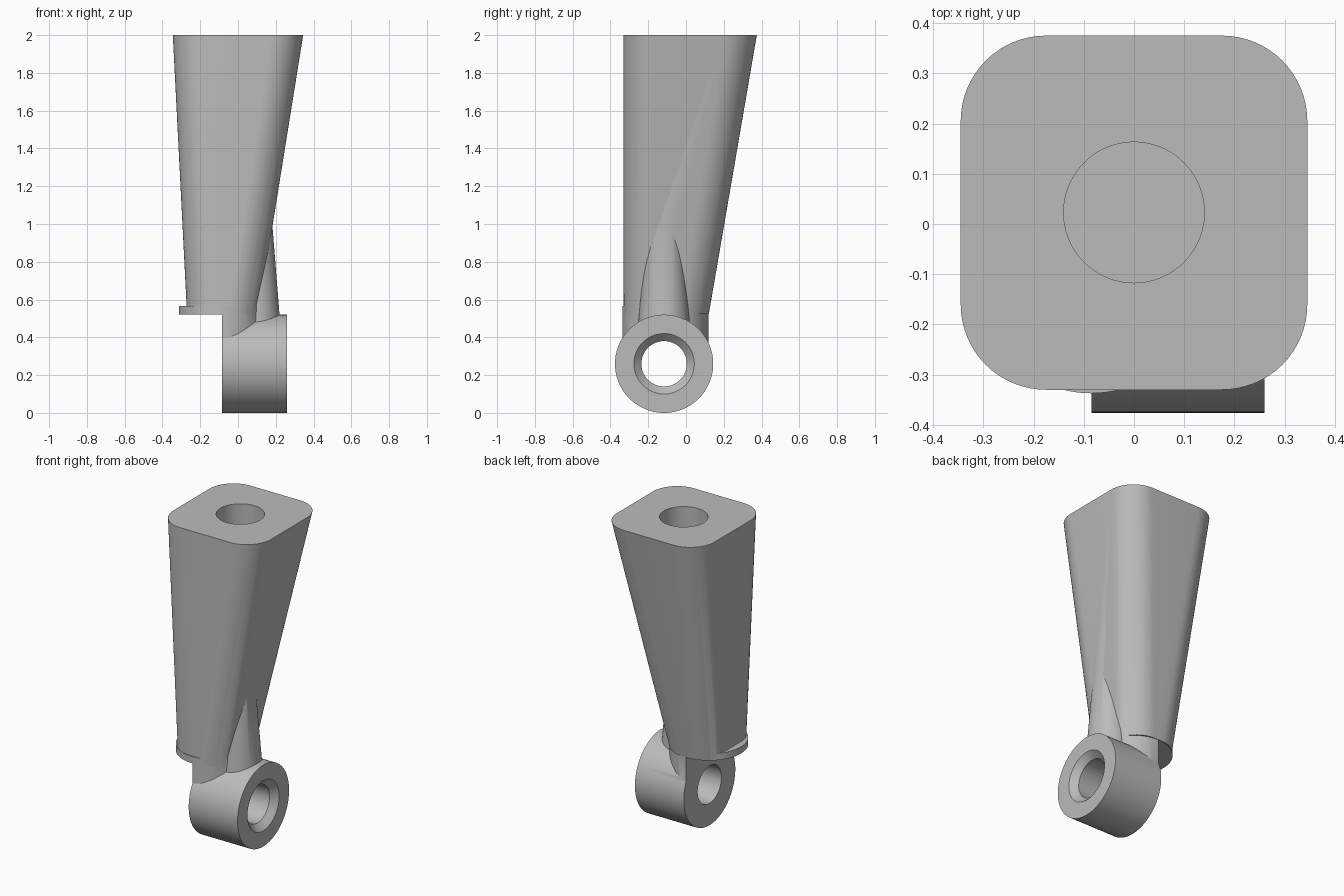
import bpy, bmesh
from math import sin, cos, pi
from mathutils import Matrix, Vector

cube = bpy.data.objects.get("Cube")
if cube:
    bpy.data.objects.remove(cube, do_unlink=True)

grey = bpy.data.materials.new("grey")
grey.use_nodes = True
COLOUR = (0.5, 0.5, 0.5, 1)
grey.diffuse_color = COLOUR
grey.node_tree.nodes["Principled BSDF"].inputs["Base Color"].default_value = COLOUR


def finish(name, bm):
    bmesh.ops.recalc_face_normals(bm, faces=bm.faces)
    mesh = bpy.data.meshes.new(name)
    bm.to_mesh(mesh)
    bm.free()
    mesh.materials.append(grey)
    obj = bpy.data.objects.new(name, mesh)
    bpy.context.collection.objects.link(obj)
    return obj


def loft(name, rings):
    """Join matching rings of points into a closed solid."""
    bm = bmesh.new()
    loops = [[bm.verts.new(p) for p in ring] for ring in rings]
    for a, b in zip(loops, loops[1:]):
        for i in range(len(a)):
            j = (i + 1) % len(a)
            bm.faces.new((a[i], a[j], b[j], b[i]))
    bm.faces.new(loops[0])
    bm.faces.new(loops[-1])
    return finish(name, bm)


def circle(centre, r, axis="z", n=96):
    pts = [(r * cos(2 * pi * i / n), r * sin(2 * pi * i / n)) for i in range(n)]
    return [Vector(centre) + Vector((a, b, 0) if axis == "z" else (0, a, b)) for a, b in pts]


def rounded_rect(x0, x1, y0, y1, r, z, n=16):
    corners = [(x1 - r, y1 - r), (x0 + r, y1 - r), (x0 + r, y0 + r), (x1 - r, y0 + r)]
    return [(cx + r * cos(pi / 2 * (k + i / n)), cy + r * sin(pi / 2 * (k + i / n)), z)
            for k, (cx, cy) in enumerate(corners) for i in range(n + 1)]


def box(name, x0, x1, y0, y1, z0, z1):
    bm = bmesh.new()
    size = Matrix.Diagonal((x1 - x0, y1 - y0, z1 - z0, 1))
    mid = Matrix.Translation(((x0 + x1) / 2, (y0 + y1) / 2, (z0 + z1) / 2))
    bmesh.ops.create_cube(bm, size=1, matrix=mid @ size)
    return finish(name, bm)


def boolean(target, other, operation):
    mod = target.modifiers.new(operation.title(), "BOOLEAN")
    mod.operation, mod.object, mod.solver = operation, other, "EXACT"
    bpy.ops.object.select_all(action="DESELECT")
    bpy.context.view_layer.objects.active = target
    target.select_set(True)
    bpy.ops.object.modifier_apply(modifier=mod.name)
    bpy.data.objects.remove(other, do_unlink=True)


EYE_Y, EYE_Z, EYE_X0, EYE_X1 = -0.116, 0.26, -0.085, 0.26

# Tapered rounded-square arm
arm = loft("arm", [rounded_rect(-0.27, 0.108, -0.33, 0.121, 0.16, 0.525),
                   rounded_rect(-0.345, 0.345, -0.33, 0.375, 0.17, 2)])

# Round collar whose outer half stops above the eye
collar = loft("collar", [circle((-0.085, -0.109, z), 0.228) for z in (EYE_Z, 0.565)])
boolean(collar, box("collar_cutter", -0.6, EYE_X0, -0.6, 0.4, 0, 0.522), "DIFFERENCE")

# Conical rib rising from the eye
rib = loft("rib", [circle((0.0875, EYE_Y, EYE_Z), 0.153), circle((0.0875, EYE_Y, 1.05), 0.09)])

# Eye barrel across the bottom
eye = loft("eye", [circle((x, EYE_Y, EYE_Z), 0.26, "x") for x in (EYE_X0, EYE_X1)])

for part in (collar, rib, eye):
    boolean(arm, part, "UNION")

# Through bore with a chamfered mouth, and the blind socket in the top
bore = loft("bore_cutter", [circle((x, EYE_Y, EYE_Z), r, "x")
                            for x, r in ((-0.2, 0.12), (0.22, 0.12), (EYE_X1, 0.16), (0.3, 0.2))])
boolean(arm, bore, "DIFFERENCE")
socket = loft("socket_cutter", [circle((0, 0.023, z), 0.14) for z in (1.5, 2.1)])
boolean(arm, socket, "DIFFERENCE")

arm.name = "strut_end"
bpy.ops.object.select_all(action="DESELECT")
arm.select_set(True)
bpy.context.view_layer.objects.active = arm
bpy.ops.object.shade_smooth_by_angle(angle=0.52)
